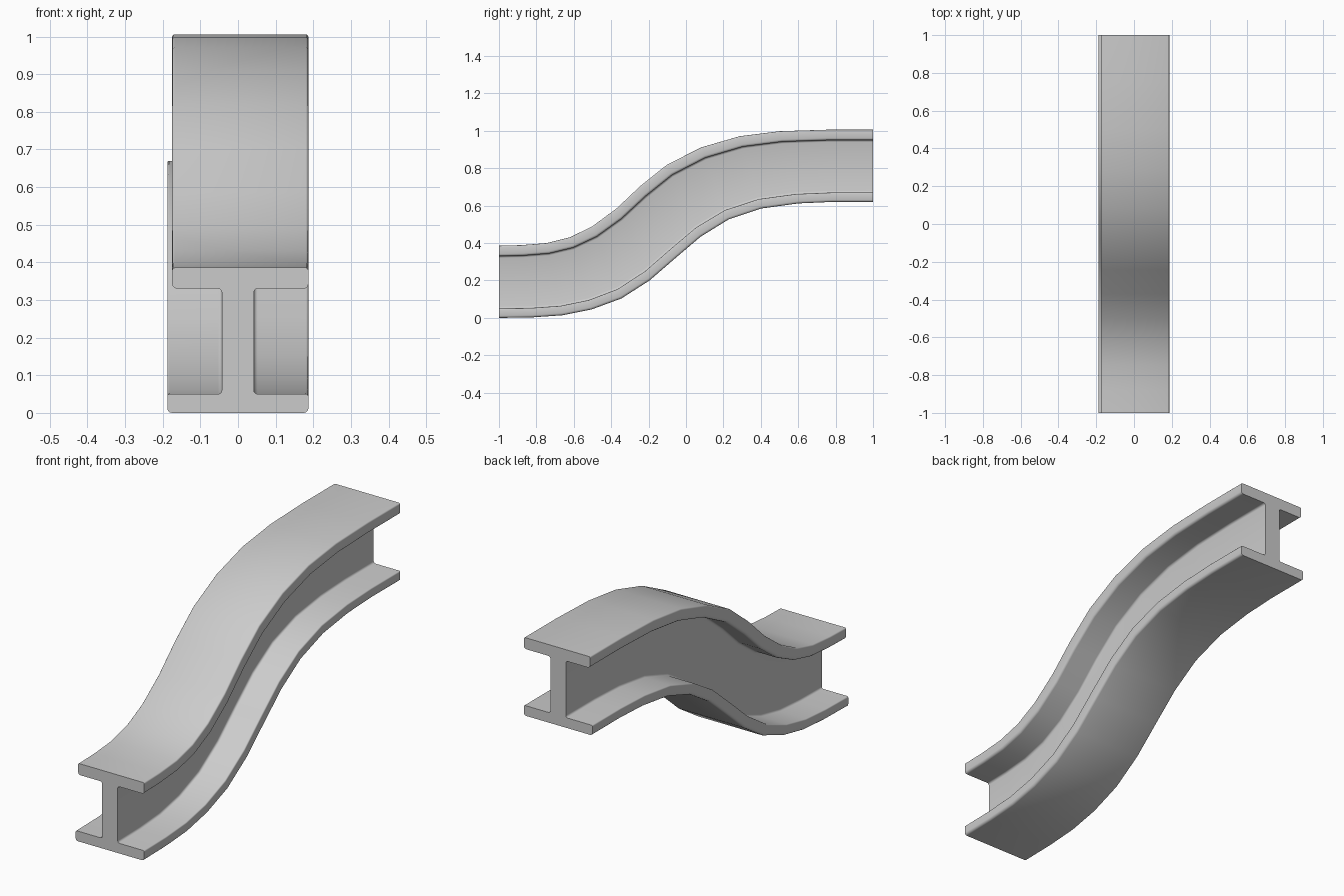
import bpy
import bmesh
import math
from mathutils import Vector

cube = bpy.data.objects.get("Cube")
if cube:
    bpy.data.objects.remove(cube, do_unlink=True)

# Grey metal
steel = bpy.data.materials.new("grey_steel")
steel.use_nodes = True
colour = (0.6, 0.6, 0.6, 1)
steel.diffuse_color = colour
steel.node_tree.nodes["Principled BSDF"].inputs["Base Color"].default_value = colour

# Side rails of the sweep: y along the top edge, y along the bottom edge, bottom height
STATIONS = [
    (-1, -1, 0), (-0.88, -0.82, 0.003), (-0.745, -0.66, 0.014),
    (-0.62, -0.505, 0.045), (-0.5, -0.345, 0.104), (-0.37, -0.195, 0.2),
    (-0.243, -0.056, 0.32), (-0.1, 0.078, 0.434), (0.083, 0.227, 0.526),
    (0.286, 0.404, 0.585), (0.5, 0.6, 0.612), (0.75, 0.78, 0.62), (1, 1, 0.62),
]
HEIGHT = 0.386

# I-shaped section, counter-clockwise: x, height, corner radius
SECTION = [
    (-0.188, 0, 0.012), (0.187, 0, 0.012),
    (0.187, 0.05, 0.006), (0.042, 0.05, 0.01),
    (0.042, 0.33, 0.01), (0.187, 0.33, 0.012),
    (0.187, HEIGHT, 0.007), (-0.175, HEIGHT, 0.007),
    (-0.175, 0.33, 0.013), (-0.043, 0.33, 0.01),
    (-0.043, 0.05, 0.01), (-0.188, 0.05, 0.006),
]


def rounded(corners, steps=3):
    """Replace every square corner by a short arc."""
    points = []
    for i, (x, z, r) in enumerate(corners):
        here = Vector((x, z))
        before = (Vector(corners[i - 1][:2]) - here).normalized()
        after = (Vector(corners[(i + 1) % len(corners)][:2]) - here).normalized()
        centre = here + (before + after) * r
        for k in range(steps + 1):
            a = math.pi / 2 * k / steps
            points.append(centre - after * r * math.cos(a) - before * r * math.sin(a))
    return points


# Sweep the section along the S-shaped path
bm = bmesh.new()
profile = rounded(SECTION)
rings = []
for top_y, bottom_y, base in STATIONS:
    ring = []
    for p in profile:
        f = p.y / HEIGHT
        ring.append(bm.verts.new((p.x, bottom_y + (top_y - bottom_y) * f, base + p.y)))
    rings.append(ring)

count = len(profile)
for a, b in zip(rings, rings[1:]):
    for i in range(count):
        j = (i + 1) % count
        bm.faces.new((a[i], a[j], b[j], b[i]))

# End caps
bm.faces.new(list(reversed(rings[0])))
bm.faces.new(rings[-1])
bmesh.ops.recalc_face_normals(bm, faces=bm.faces[:])

mesh = bpy.data.meshes.new("curved_beam")
bm.to_mesh(mesh)
bm.free()
mesh.materials.append(steel)
beam = bpy.data.objects.new("curved_beam", mesh)
bpy.context.collection.objects.link(beam)

bpy.ops.object.select_all(action="DESELECT")
beam.select_set(True)
bpy.context.view_layer.objects.active = beam
bpy.ops.object.shade_smooth_by_angle(angle=math.radians(35))
